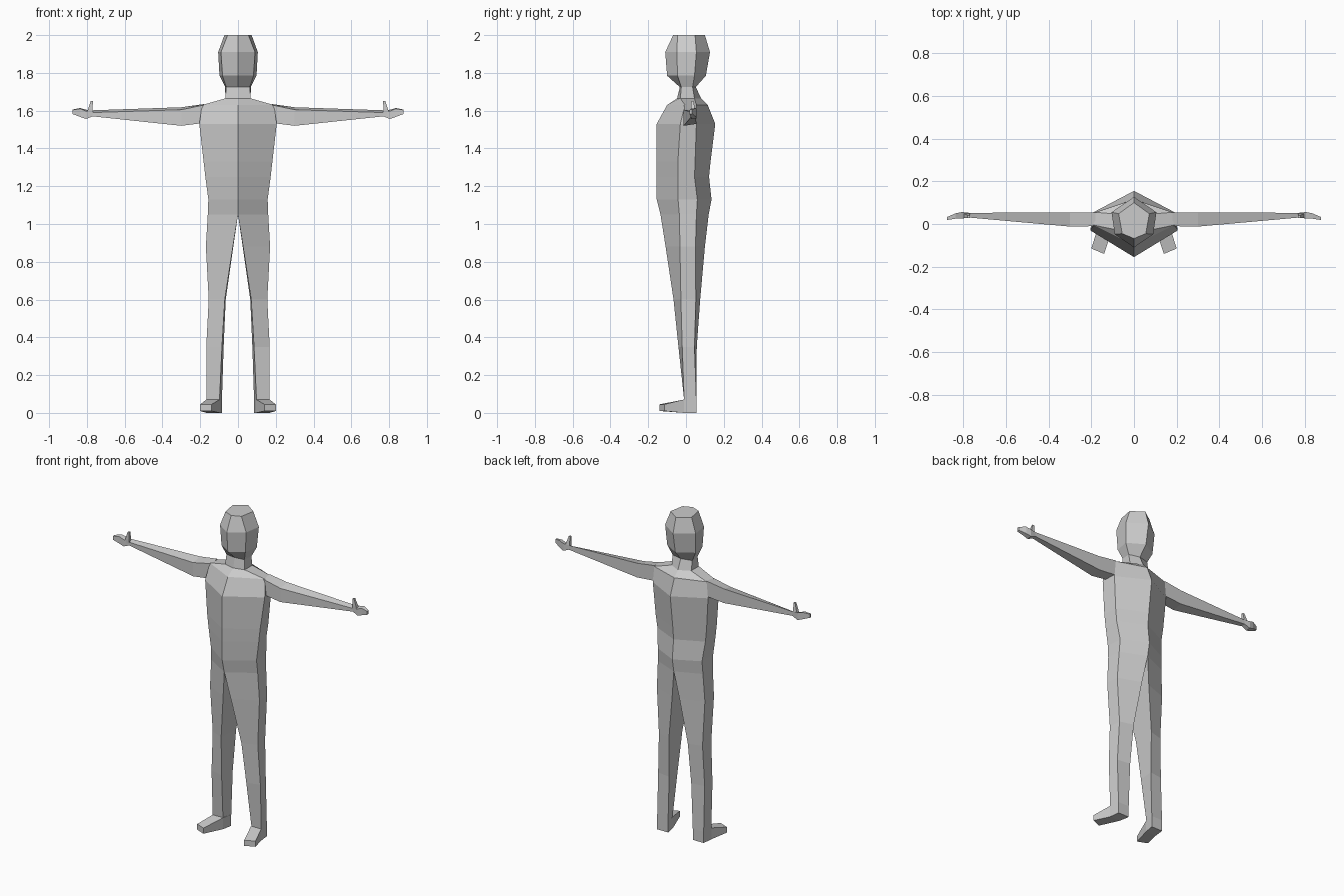
import bpy
import bmesh

cube = bpy.data.objects.get("Cube")
if cube:
    bpy.data.objects.remove(cube, do_unlink=True)

grey = bpy.data.materials.new("plain_grey")
grey.use_nodes = True
grey.diffuse_color = (0.6, 0.6, 0.6, 1)
shader = next(n for n in grey.node_tree.nodes if n.type == "BSDF_PRINCIPLED")
shader.inputs["Base Color"].default_value = (0.6, 0.6, 0.6, 1)
shader.inputs["Roughness"].default_value = 0.8


def loft(name, rings, cap_start=False, cap_end=False):
    """Skin four-point rings of the left half, then mirror them to the right."""
    bm = bmesh.new()
    loops = [[bm.verts.new(p) for p in ring] for ring in rings]
    for low, high in zip(loops, loops[1:]):
        for i in range(4):
            j = (i + 1) % 4
            quad = (low[i], low[j], high[j], high[i])
            # Leave no wall on the centre plane
            if any(v.co.x > 0.001 for v in quad):
                bm.faces.new(quad)
    if cap_start:
        bm.faces.new(loops[0])
    if cap_end:
        bm.faces.new(loops[-1])
    bmesh.ops.mirror(bm, geom=bm.verts[:] + bm.edges[:] + bm.faces[:],
                     axis="X", merge_dist=0.0005)
    bmesh.ops.recalc_face_normals(bm, faces=bm.faces[:])
    mesh = bpy.data.meshes.new(name)
    bm.to_mesh(mesh)
    bm.free()
    mesh.materials.append(grey)
    obj = bpy.data.objects.new(name, mesh)
    bpy.context.collection.objects.link(obj)
    return obj


def level(z, front, side_front, side_back, back):
    """Horizontal ring: front ridge, two side corners, back ridge."""
    return [(x, y, z) for x, y in (front, side_front, side_back, back)]


def trunk(z, front, side_front, side_back, back):
    """Horizontal ring whose ridges lie on the centre plane."""
    return level(z, (0, front), side_front, side_back, (0, back))


def across(x, front, back, front_low, front_high, back_low, back_high):
    """Upright ring across the arm."""
    return [(x, front, front_low), (x, front, front_high),
            (x, back, back_high), (x, back, back_low)]


# Torso, from hips to the base of the neck
hips = trunk(1.05, -0.135, (0.16, -0.035), (0.155, 0.055), 0.12)
neck_base = trunk(1.665, -0.047, (0.067, -0.03), (0.067, 0.045), 0.08)
loft("torso", [
    hips,
    trunk(1.13, -0.155, (0.157, -0.042), (0.152, 0.06), 0.135),
    trunk(1.25, -0.155, (0.173, -0.043), (0.165, 0.045), 0.122),
    trunk(1.33, -0.155, (0.182, -0.043), (0.175, 0.048), 0.13),
    trunk(1.53, -0.155, (0.205, -0.03), (0.19, 0.055), 0.155),
    trunk(1.63, -0.1, (0.19, -0.005), (0.18, 0.055), 0.115),
    neck_base,
])

# Neck and head
loft("neck_and_head", [
    neck_base,
    trunk(1.725, -0.033, (0.062, -0.025), (0.068, 0.035), 0.052),
    trunk(1.785, -0.1, (0.082, -0.045), (0.098, 0.045), 0.105),
    trunk(1.91, -0.11, (0.09, -0.048), (0.105, 0.055), 0.127),
    trunk(2.0, -0.068, (0.055, -0.045), (0.072, 0.048), 0.1),
], cap_end=True)

# Legs, from hips to ankles
loft("legs", [
    hips,
    level(0.88, (0.027, -0.108), (0.17, -0.032), (0.165, 0.05), (0.025, 0.1)),
    level(0.6, (0.07, -0.066), (0.155, -0.027), (0.15, 0.052), (0.065, 0.075)),
    level(0.35, (0.085, -0.04), (0.168, -0.02), (0.16, 0.045), (0.076, 0.057)),
    level(0.07, (0.098, -0.008), (0.167, -0.01), (0.16, 0.055), (0.085, 0.055)),
])


# Feet, turned outwards
def foot_ring(inner, outer, bottom, top):
    return [(*inner, bottom), (*outer, bottom), (*outer, top), (*inner, top)]


loft("feet", [
    foot_ring((0.085, 0.055), (0.16, 0.055), 0, 0.07),
    foot_ring((0.096, -0.008), (0.167, -0.01), 0, 0.071),
    foot_ring((0.14, -0.14), (0.2, -0.115), 0.01, 0.045),
], cap_start=True, cap_end=True)

# Arms, held straight out
wrist = across(0.77, 0.03, 0.052, 1.57, 1.59, 1.575, 1.602)
loft("arms", [
    across(0.18, -0.01, 0.055, 1.535, 1.63, 1.54, 1.635),
    across(0.3, -0.012, 0.055, 1.52, 1.605, 1.53, 1.618),
    wrist,
])

# Hands, thin mitts narrowing to the fingertips
loft("hands", [
    wrist,
    across(0.805, 0.026, 0.056, 1.556, 1.598, 1.56, 1.605),
    across(0.835, 0.025, 0.05, 1.567, 1.61, 1.57, 1.614),
    across(0.875, 0.019, 0.033, 1.582, 1.604, 1.584, 1.606),
], cap_end=True)


# Thumbs, pointing up
def thumb_ring(z, left, right, front, back):
    return level(z, (left, front), (right, front), (right, back), (left, back))


loft("thumbs", [
    thumb_ring(1.58, 0.767, 0.803, 0.028, 0.052),
    thumb_ring(1.61, 0.77, 0.793, 0.027, 0.047),
    thumb_ring(1.652, 0.768, 0.779, 0.028, 0.04),
], cap_start=True, cap_end=True)
